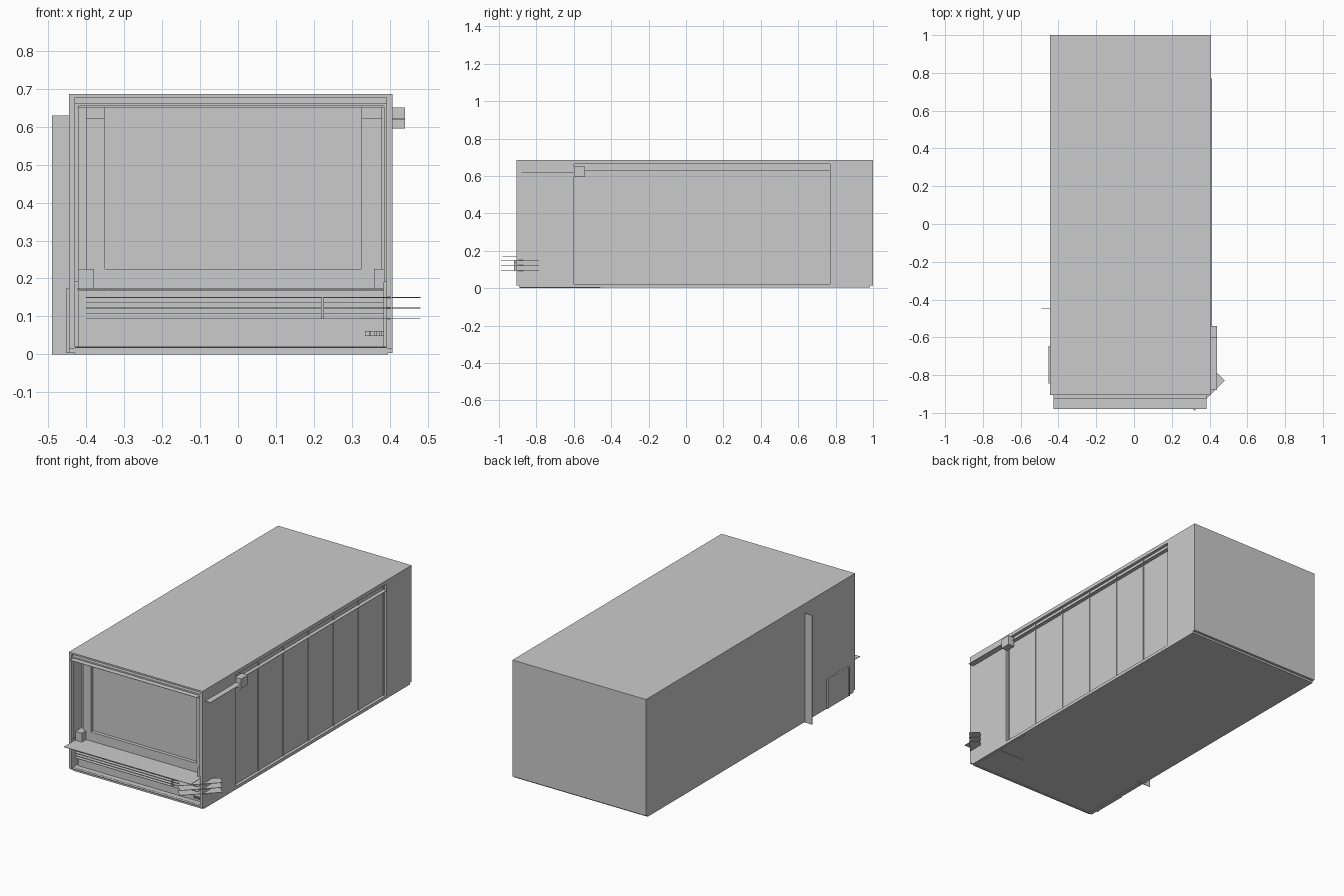
import bpy, math
from mathutils import Matrix, Vector


def mesh(name, verts, faces):
    me = bpy.data.meshes.new(name)
    me.from_pydata(verts, [], faces)
    me.update()
    ob = bpy.data.objects.new(name, me)
    bpy.context.collection.objects.link(ob)
    return ob


def box(name, x, y, z):
    """Box from (min, max) ranges."""
    v = [(a, b, c) for a in x for b in y for c in z]
    f = [(0, 1, 3, 2), (4, 6, 7, 5), (0, 4, 5, 1), (2, 3, 7, 6), (0, 2, 6, 4), (1, 5, 7, 3)]
    return mesh(name, v, f)


def shelf(name, x, y, z):
    """Thin horizontal sheet."""
    return box(name, x, y, (z - 0.001, z + 0.001))


L, R, F, B, TOP = -0.445, 0.407, -0.905, 1.0, 0.686
BAY0, BAY1 = -0.6, 0.77

# Shell: floor, roof, back and left walls
box("floor", (L, R), (-0.89, 0.985), (0.004, 0.02))
box("roof", (L, R), (F, B), (0.677, TOP))
box("back_wall", (L, R), (0.985, B), (0.015, TOP))
box("left_wall", (L, L + 0.015), (F, B), (0.015, TOP))

# Right wall: solid ends and a recessed run of panels between them
box("right_wall_front", (R - 0.015, R), (F, BAY0), (0.015, TOP))
box("right_wall_rear", (R - 0.015, R), (BAY1, B), (0.015, TOP))
box("bay_sill", (0.38, R), (BAY0, BAY1), (0.012, 0.022))
box("bay_header", (0.385, R), (BAY0, BAY1), (0.665, TOP))
n = 6
step = (BAY1 - BAY0) / n
for i in range(n):
    y = BAY0 + i * step
    box("side_panel", (0.383, 0.39), (y + 0.005, y + step - 0.005), (0.02, 0.668))
for i in range(n + 1):
    y = BAY0 + i * step
    box("panel_divider", (0.378, 0.394), (y - 0.006, y + 0.006), (0.02, 0.668))

# Track above the side panels and its front bracket
shelf("side_track", (0.385, 0.412), (BAY0, BAY1), 0.63)
shelf("track_cover", (0.40, 0.44), (-0.88, -0.54), 0.62)
box("track_bracket", (0.40, 0.44), (-0.60, -0.54), (0.595, 0.65))

# Front: inner frame, window wall and lower apron
box("front_panel", (-0.43, 0.392), (-0.82, -0.81), (0.02, 0.677))
box("frame_left", (-0.43, -0.42), (-0.90, -0.82), (0.19, 0.66))
box("frame_right", (0.385, 0.393), (-0.90, -0.82), (0.19, 0.66))
box("frame_top", (-0.43, 0.393), (-0.90, -0.82), (0.655, 0.663))
box("apron", (-0.42, 0.385), (-0.86, -0.85), (0.004, 0.17))
shelf("front_sill", (-0.44, 0.405), (F, -0.82), 0.018)

# Front counter with end blocks and upstand
shelf("counter_shelf", (-0.425, 0.385), (-0.98, -0.82), 0.172)
box("counter_upstand", (-0.42, 0.385), (-0.84, -0.82), (0.172, 0.225))
for x in [(-0.42, -0.38), (0.358, 0.385)]:
    box("counter_block", x, (-0.88, -0.84), (0.172, 0.225))

# Top valance with hanging blocks
shelf("valance", (-0.425, 0.385), (-0.925, -0.84), 0.651)
for x in [(-0.40, -0.35), (0.325, 0.38)]:
    box("valance_block", x, (-0.87, -0.84), (0.62, 0.651))
    box("front_post", x, (-0.84, -0.82), (0.004, 0.63))

# Slats below the counter, each with a mitred corner piece
for i in range(5):
    z = 0.094 + i * 0.014
    shelf("front_slat", (-0.40, 0.385), (-0.92, -0.86), z)
slope = Matrix.Translation((0.3825, -0.89, 0)) @ Matrix.Rotation(math.radians(45), 4, 'Z')
for i in range(3):
    piece = shelf("corner_slat", (-0.113, 0.113), (-0.0255, 0.035), 0.094 + i * 0.028)
    piece.data.transform(slope)
box("slat_upright", (0.220, 0.225), (-0.92, -0.86), (0.094, 0.15))

# Latch on the apron
box("latch_plate", (0.335, 0.385), (-0.885, -0.86), (0.048, 0.062))
for i in range(3):
    x = 0.345 + i * 0.014
    box("latch_tooth", (x, x + 0.006), (-0.892, -0.885), (0.048, 0.062))

# Left side: upright fin and low access hatch frame
box("left_fin", (-0.49, -0.40), (-0.451, -0.448), (0.0, 0.63))
box("hatch", (-0.449, L), (-0.84, -0.65), (0.004, 0.17))
box("hatch_top", (-0.453, L), (-0.845, -0.645), (0.168, 0.174))
for y in (-0.845, -0.65):
    box("hatch_side", (-0.453, L), (y, y + 0.005), (0.004, 0.174))

# Underside: edge runners and corner frame
for x in [(-0.43, -0.42), (0.385, 0.395)]:
    box("runner", x, (-0.89, -0.46), (0.0, 0.006))
box("front_runner", (-0.43, 0.395), (-0.89, -0.88), (0.0, 0.006))
box("corner_runner", (0.22, 0.395), (-0.68, -0.67), (0.0, 0.006))
